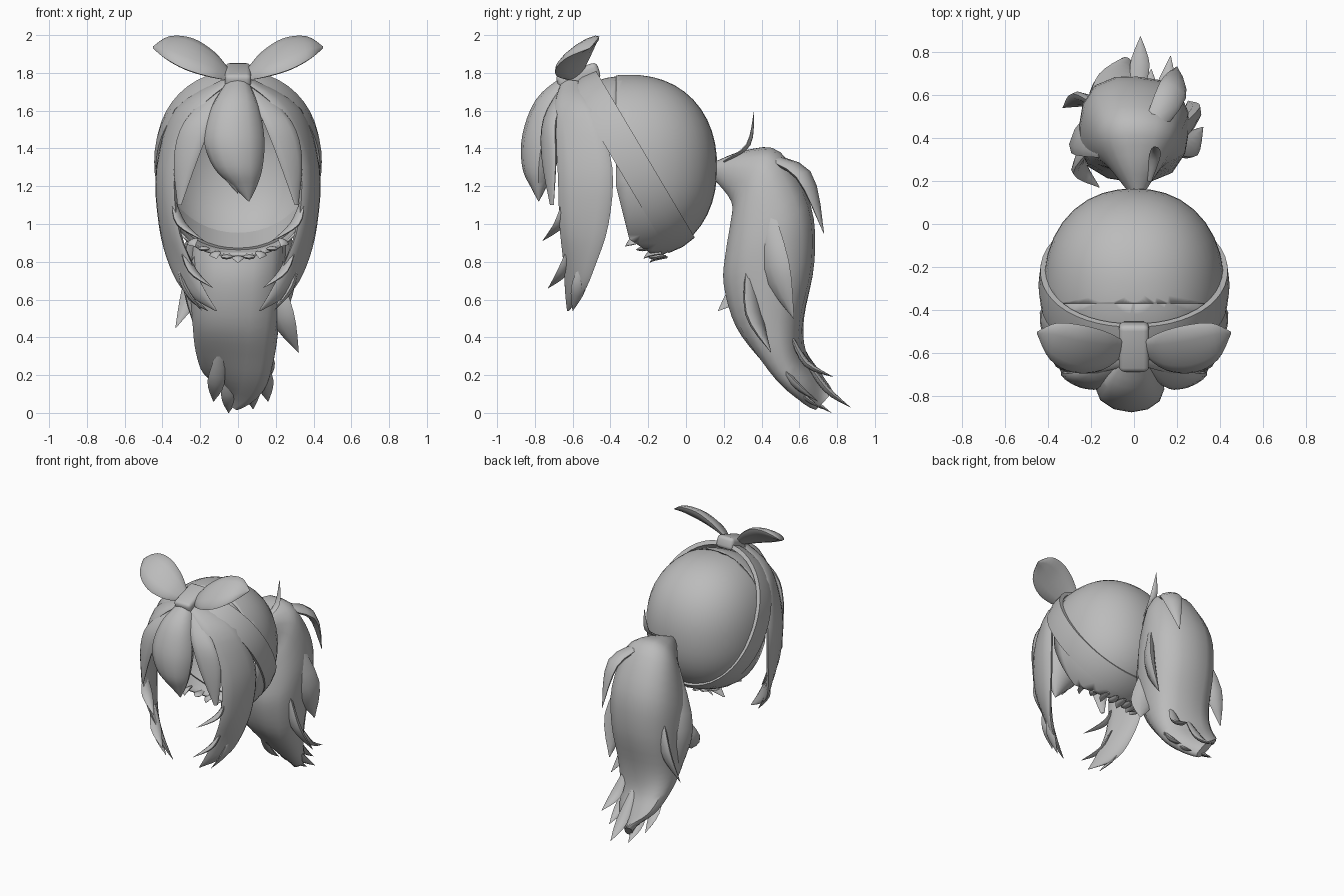
import bpy, bmesh, math
from mathutils import Vector

if "Cube" in bpy.data.objects:
    bpy.data.objects.remove(bpy.data.objects["Cube"], do_unlink=True)

GREY = (.5, .5, .5, 1)
material = bpy.data.materials.new("hair grey")
material.use_nodes = True
material.diffuse_color = GREY
material.node_tree.nodes["Principled BSDF"].inputs["Base Color"].default_value = GREY
parts = []


def finish(name, bm):
    """Turn a bmesh into a named, coloured object."""
    bmesh.ops.recalc_face_normals(bm, faces=bm.faces)
    mesh = bpy.data.meshes.new(name)
    bm.to_mesh(mesh)
    bm.free()
    mesh.materials.append(material)
    obj = bpy.data.objects.new(name, mesh)
    bpy.context.collection.objects.link(obj)
    parts.append(obj)
    return obj


def smooth_path(points, steps):
    """Catmull-Rom samples through the points."""
    points = [Vector(p) for p in points]
    padded = [points[0]] + points + [points[-1]]
    samples = []
    for a, b, c, d in zip(padded, padded[1:], padded[2:], padded[3:]):
        for i in range(steps):
            t = i / steps
            samples.append(b + (c - a) * t / 2 + (a * 2 - b * 5 + c * 4 - d) * t * t / 2
                           + (b * 3 - a - c * 3 + d) * t ** 3 / 2)
    return samples + [points[-1]]


def rounded(v, power):
    """Push a unit vector out to a slightly boxy round."""
    return v / sum(abs(c) ** power for c in v) ** (1 / power)


def lock(name, edge_a, edge_b, thick=.3, depths=None, side=1, steps=4, sides=12, power=2):
    """Loft flattened ovals between two edge lines."""
    line_a, line_b = smooth_path(edge_a, steps), smooth_path(edge_b, steps)
    if depths:
        depths = [v.x for v in smooth_path([(d, 0, 0) for d in depths], steps)]
    mids = [(a + b) / 2 for a, b in zip(line_a, line_b)]
    bm = bmesh.new()
    rings = []
    for i, mid in enumerate(mids):
        half = (line_b[i] - line_a[i]) / 2
        along = mids[min(i + 1, len(mids) - 1)] - mids[max(i - 1, 0)]
        normal = along.cross(half).normalized()
        depth = depths[i] if depths else half.length * thick
        ring = []
        for k in range(sides):
            angle = math.tau * k / sides
            r = rounded(Vector((math.cos(angle), math.sin(angle))), power)
            p = mid + half * r.x + normal * depth * r.y
            ring.append(bm.verts.new((p.x * side, p.y, p.z)))
        rings.append(ring)
    for low, high in zip(rings, rings[1:]):
        for k in range(sides):
            n = (k + 1) % sides
            bm.faces.new((low[k], low[n], high[n], high[k]))
    bm.faces.new(rings[0])
    bm.faces.new(rings[-1])
    return finish(name, bm)


def strand(name, base, mid, tip, width, side=1):
    """A small curved lock, pointed at both ends."""
    base, mid, tip = Vector(base), Vector(mid), Vector(tip)
    across = (mid - base).cross(tip - mid)
    across = across.normalized() if across.length > .001 else Vector((1, 0, 0))
    spans = [across * width * f for f in (.3, .65, .02)]
    pts = (base, mid, tip)
    return lock(name, [p - s for p, s in zip(pts, spans)],
                [p + s for p, s in zip(pts, spans)], .4, side=side, sides=8)


def shell(name, size, cuts):
    """Rounded head form trimmed by planes (point, kept direction)."""
    bm = bmesh.new()
    bmesh.ops.create_uvsphere(bm, u_segments=36, v_segments=24, radius=1)
    for v in bm.verts:
        p = rounded(v.co.normalized(), 2.2)
        v.co = (p.x * .42 * size, -.3 + p.y * .465 * size, 1.3 + p.z * .49 * size)
    for point, keep in cuts:
        bmesh.ops.bisect_plane(bm, geom=bm.verts[:] + bm.edges[:] + bm.faces[:],
                               plane_co=point, plane_no=keep, clear_inner=True)
    wall = finish(name, bm).modifiers.new("wall", "SOLIDIFY")
    wall.thickness = .015


# Head cap, open at the face and neck, with the crown under the band
shell("back_hair", 1, [((0, -.37, 1.2), (0, 1, 0)), ((0, -.37, 1.2), (0, 1, .25)),
                       ((0, -.3, .92), (0, .67, 1))])
shell("crown_hair", .99, [((0, -.36, 1.5), (0, -1, 0)), ((0, -.36, 1.55), (0, 0, 1))])

# Ragged nape that follows the rim of the cap
for i in range(-4, 5):
    x = i * .06
    z = .825 + x * x * 1.5
    y = -.3 + (.92 - z) / .67
    strand("nape_tuft", (x, y + .06, z), (x, y, z - .005),
           (x * .95, y - .035, z - .03 + (i % 2) * .02), .05)

# Slanted hair band
bm = bmesh.new()
axis, slope = Vector((0, .86, .51)), Vector((0, -.51, .86))
centre, count = Vector((0, -.285, 1.33)), 48
loops = []
for i in range(count):
    angle = math.tau * i / count
    p = rounded(Vector((math.sin(angle), math.cos(angle))), 2.1)
    ring = []
    for reach, shift in ((1, -1), (1.02, 0), (1, 1), (.94, 1), (.94, -1)):
        ring.append(bm.verts.new(centre + Vector((p.x * .435 * reach, 0, 0))
                                 + slope * p.y * .515 * reach + axis * shift * .08))
    loops.append(ring)
for i, ring in enumerate(loops):
    after = loops[(i + 1) % count]
    for k in range(len(ring)):
        n = (k + 1) % len(ring)
        bm.faces.new((ring[k], ring[n], after[n], after[k]))
finish("hair_band", bm)

# Bow knot
bm = bmesh.new()
bmesh.ops.create_cube(bm, size=1)
for v in bm.verts:
    v.co = (v.co.x * .14, v.co.y * .23, v.co.z * .09)
bmesh.ops.bevel(bm, geom=bm.edges[:], offset=.025, segments=3, affect="EDGES", profile=.5)
knot = finish("bow_knot", bm)
knot.location = (0, -.57, 1.78)
knot.rotation_euler.x = math.radians(18)

# Centre fringe
lock("centre_fringe",
     [(-.06, -.63, 1.75), (-.14, -.72, 1.62), (-.18, -.76, 1.45), (-.13, -.78, 1.3),
      (-.03, -.78, 1.2), (.055, -.78, 1.12)],
     [(.06, -.63, 1.75), (.11, -.72, 1.62), (.14, -.76, 1.45), (.13, -.78, 1.3),
      (.1, -.78, 1.2), (.06, -.78, 1.12)], .68)
strand("fringe_tip", (-.06, -.8, 1.36), (-.04, -.81, 1.26), (0, -.78, 1.16), .06)

# Paired bow loops and face-framing locks
for side, word in ((1, "left"), (-1, "right")):
    lock(word + "_bow_loop",
         [(.05, -.61, 1.76), (.15, -.68, 1.78), (.28, -.69, 1.82), (.39, -.63, 1.88), (.45, -.51, 1.93)],
         [(.05, -.54, 1.82), (.13, -.5, 1.91), (.24, -.47, 1.98), (.36, -.46, 1.99), (.45, -.5, 1.94)],
         .26, side=side)
    lock(word + "_side_lock",
         [(.04, -.66, 1.75), (.21, -.7, 1.6), (.33, -.68, 1.3), (.32, -.67, 1),
          (.25, -.65, .8), (.17, -.64, .64), (.11, -.63, .54)],
         [(.1, -.56, 1.75), (.33, -.48, 1.6), (.42, -.39, 1.3), (.41, -.41, 1),
          (.36, -.48, .78), (.28, -.54, .64), (.12, -.62, .54)], .25, side=side)
    lock(word + "_inner_fringe",
         [(.04, -.66, 1.73), (.13, -.75, 1.55), (.21, -.76, 1.35), (.3, -.72, 1.1)],
         [(.1, -.62, 1.73), (.28, -.69, 1.55), (.34, -.69, 1.35), (.32, -.7, 1.1)], side=side)
    strand(word + "_cheek_wisp", (.34, -.64, 1.12), (.3, -.67, 1), (.18, -.76, .91), .06, side)
    strand(word + "_lock_tip", (.3, -.6, .9), (.24, -.65, .75), (.13, -.73, .66), .06, side)
    strand(word + "_lock_end", (.32, -.54, .8), (.28, -.57, .66), (.19, -.6, .54), .06, side)

# Ponytail body: front edge, back edge and half width
front = [(.15, 1.24), (.24, 1.12), (.235, 1), (.21, .85), (.2, .68), (.27, .46), (.42, .28), (.56, .15), (.72, .06)]
rear = [(.16, 1.33), (.32, 1.39), (.5, 1.38), (.66, 1.1), (.68, .8), (.62, .5), (.62, .32), (.69, .18), (.74, .07)]
lock("ponytail", [(-.04 * (1.3 - z), y, z) for y, z in front],
     [(.02 * z, y, z) for y, z in rear],
     depths=[.04, .13, .2, .25, .25, .23, .21, .17, .07], sides=16, power=2.7)

# Loose ponytail strands
for name, base, mid, tip, width in (
        ("upright_wisp", (.07, .2, 1.33), (.1, .33, 1.42), (.1, .36, 1.6), .04),
        ("top_curl", (.06, .4, 1.36), (.18, .62, 1.26), (.2, .73, .95), .11),
        ("outer_layer", (.17, .4, 1.15), (.25, .47, .78), (.25, .57, .5), .15),
        ("left_flick", (.17, .34, .8), (.23, .36, .52), (.32, .45, .32), .12),
        ("right_layer", (-.14, .35, 1.2), (-.24, .42, .78), (-.22, .42, .42), .16),
        ("right_flick", (-.14, .53, 1), (-.23, .58, .68), (-.33, .54, .45), .1),
        ("right_hook", (-.18, .38, .9), (-.26, .28, .65), (-.16, .17, .54), .09),
        ("back_tip", (.13, .56, .4), (.15, .64, .26), (.17, .78, .19), .07)):
    strand(name, base, mid, tip, width)

# Ragged ponytail end
for x, y, z in ((.03, .87, .03), (-.05, .77, 0), (.08, .72, .02), (.16, .7, .06), (-.13, .68, .06)):
    strand("ponytail_tip", (x * .7, y - .26, .32), (x * .9, y - .13, z + .1), (x, y, z), .07)

for obj in parts:
    obj.select_set(True)
bpy.context.view_layer.objects.active = parts[0]
bpy.ops.object.shade_smooth_by_angle(angle=math.radians(40))
